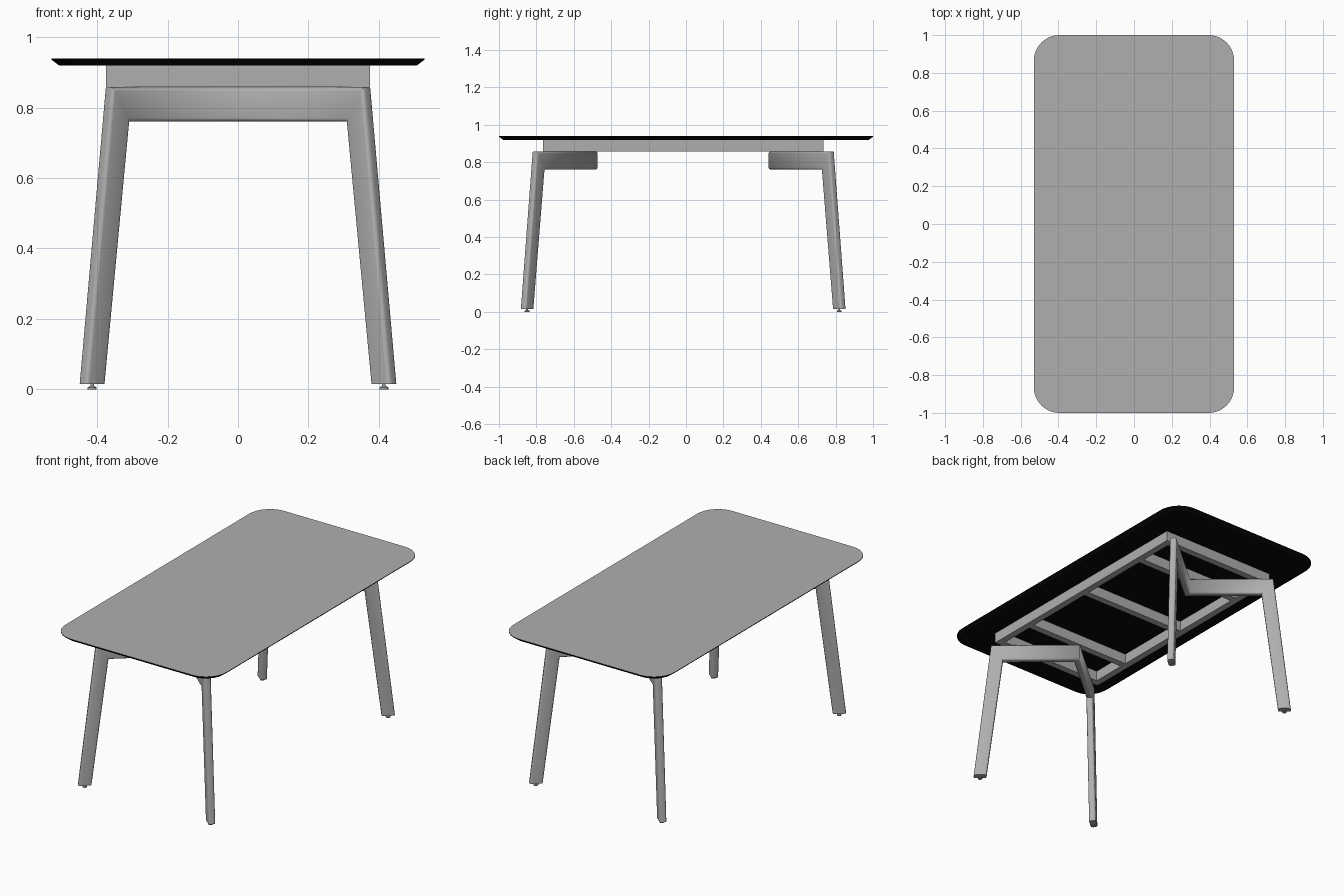
import bpy, bmesh, math
from mathutils import Vector

if "Cube" in bpy.data.objects:
    bpy.data.objects.remove(bpy.data.objects["Cube"])

YC = -0.015  # the underframe sits slightly off centre


def material(name, v):
    m = bpy.data.materials.new(name)
    m.diffuse_color = (v, v, v, 1)
    m.use_nodes = True
    m.node_tree.nodes["Principled BSDF"].inputs["Base Color"].default_value = m.diffuse_color
    return m


GREY = material("grey", 0.43)
BLACK = material("black", 0.002)


def finish(name, bm, mats, loc=(0, 0, 0), mirror=None, smooth=False):
    bmesh.ops.recalc_face_normals(bm, faces=bm.faces)
    me = bpy.data.meshes.new(name)
    bm.to_mesh(me)
    bm.free()
    for m in mats:
        me.materials.append(m)
    ob = bpy.data.objects.new(name, me)
    ob.location = loc
    bpy.context.collection.objects.link(ob)
    if mirror:
        mod = ob.modifiers.new("mirror", 'MIRROR')
        mod.use_axis = mirror
    if smooth:
        bpy.ops.object.select_all(action='DESELECT')
        ob.select_set(True)
        bpy.context.view_layer.objects.active = ob
        bpy.ops.object.shade_smooth_by_angle(angle=math.radians(35))
    return ob


def rounded_ring(bm, hx, hy, r, z, n=12):
    ring = []
    for q, (sx, sy) in enumerate([(1, 1), (-1, 1), (-1, -1), (1, -1)]):
        for i in range(n + 1):
            a = math.pi / 2 * (q + i / n)
            ring.append(bm.verts.new((sx * (hx - r) + r * math.cos(a),
                                      sy * (hy - r) + r * math.sin(a), z)))
    return ring


# Table top: grey upper face, black undercut edge and underside
bm = bmesh.new()
rings = [rounded_ring(bm, 0.507, 0.977, 0.112, 0.919),
         rounded_ring(bm, 0.53, 1.0, 0.135, 0.936),
         rounded_ring(bm, 0.53, 1.0, 0.135, 0.94)]
for a, b in zip(rings, rings[1:]):
    for i in range(len(a)):
        j = (i + 1) % len(a)
        bm.faces.new((a[i], a[j], b[j], b[i])).material_index = 1
bm.faces.new(rings[0]).material_index = 1
bm.faces.new(rings[-1]).material_index = 0
finish("table_top", bm, [GREY, BLACK], smooth=True)


# Underframe rails and crossbars
def bar(name, x0, x1, y0, y1, z0=0.858, z1=0.92):
    bm = bmesh.new()
    bmesh.ops.create_cube(bm, size=1)
    for v in bm.verts:
        v.co = Vector(((x0 + x1) / 2 + v.co.x * (x1 - x0),
                       (y0 + y1) / 2 + v.co.y * (y1 - y0),
                       (z0 + z1) / 2 + v.co.z * (z1 - z0)))
    finish(name, bm, [GREY], loc=(0, YC, 0))


W = 0.04
for side, s in (("left", -1), ("right", 1)):
    xs = sorted((s * 0.375, s * (0.375 - W)))
    bar(side + "_rail", xs[0], xs[1], -0.75, 0.75)
for i, y in enumerate((-0.73, -0.48, 0, 0.48, 0.73)):
    bar(f"crossbar_{i + 1}", W - 0.375, 0.375 - W, y - W / 2, y + W / 2)

# Leg frames: diagonal bent panel (s along the diagonal, z up), cut at the
# centre line and mirrored into two V shaped frames
ANG, APEX, T = math.radians(40.4), 0.482, 0.038
along = Vector((math.cos(ANG), math.sin(ANG), 0))
across = Vector((-math.sin(ANG), math.cos(ANG), 0))
profile = [(-0.08, 0.858), (0.4825, 0.858), (0.58, 0.015),
           (0.508, 0.015), (0.416, 0.76), (-0.08, 0.76)]
bm = bmesh.new()
sides = []
for d in (-T / 2, T / 2):
    vs = [bm.verts.new(Vector((0, APEX, z)) + along * s + across * d)
          for s, z in profile]
    bm.faces.new(vs)
    sides.append(vs)
soft = []
for i in range(6):
    j = (i + 1) % 6
    bm.faces.new((sides[0][i], sides[0][j], sides[1][j], sides[1][i]))
    if i not in (2, 5):
        soft += [bm.edges.get((v[i], v[j])) for v in sides]
bmesh.ops.recalc_face_normals(bm, faces=bm.faces)
bmesh.ops.bevel(bm, geom=soft, offset=0.011, segments=4, profile=0.5,
                affect='EDGES')
bmesh.ops.bisect_plane(bm, geom=bm.verts[:] + bm.edges[:] + bm.faces[:],
                       plane_co=(0, 0, 0), plane_no=(1, 0, 0),
                       clear_inner=True)
finish("leg_frames", bm, [GREY], loc=(0, YC, 0),
       mirror=(True, True, False), smooth=True)

# Levelling feet: disc, cone and stem turned as one profile
foot = Vector((0, APEX, 0)) + along * 0.544
bm = bmesh.new()
prev = None
for r, z in [(0.013, 0), (0.013, 0.005), (0.005, 0.010), (0.005, 0.018)]:
    ring = [bm.verts.new(foot + Vector((r * math.cos(a * math.pi / 8),
                                        r * math.sin(a * math.pi / 8), z)))
            for a in range(16)]
    if prev:
        for i in range(16):
            j = (i + 1) % 16
            bm.faces.new((prev[i], prev[j], ring[j], ring[i]))
    else:
        bm.faces.new(ring)
    prev = ring
finish("levelling_feet", bm, [GREY], loc=(0, YC, 0),
       mirror=(True, True, False), smooth=True)
